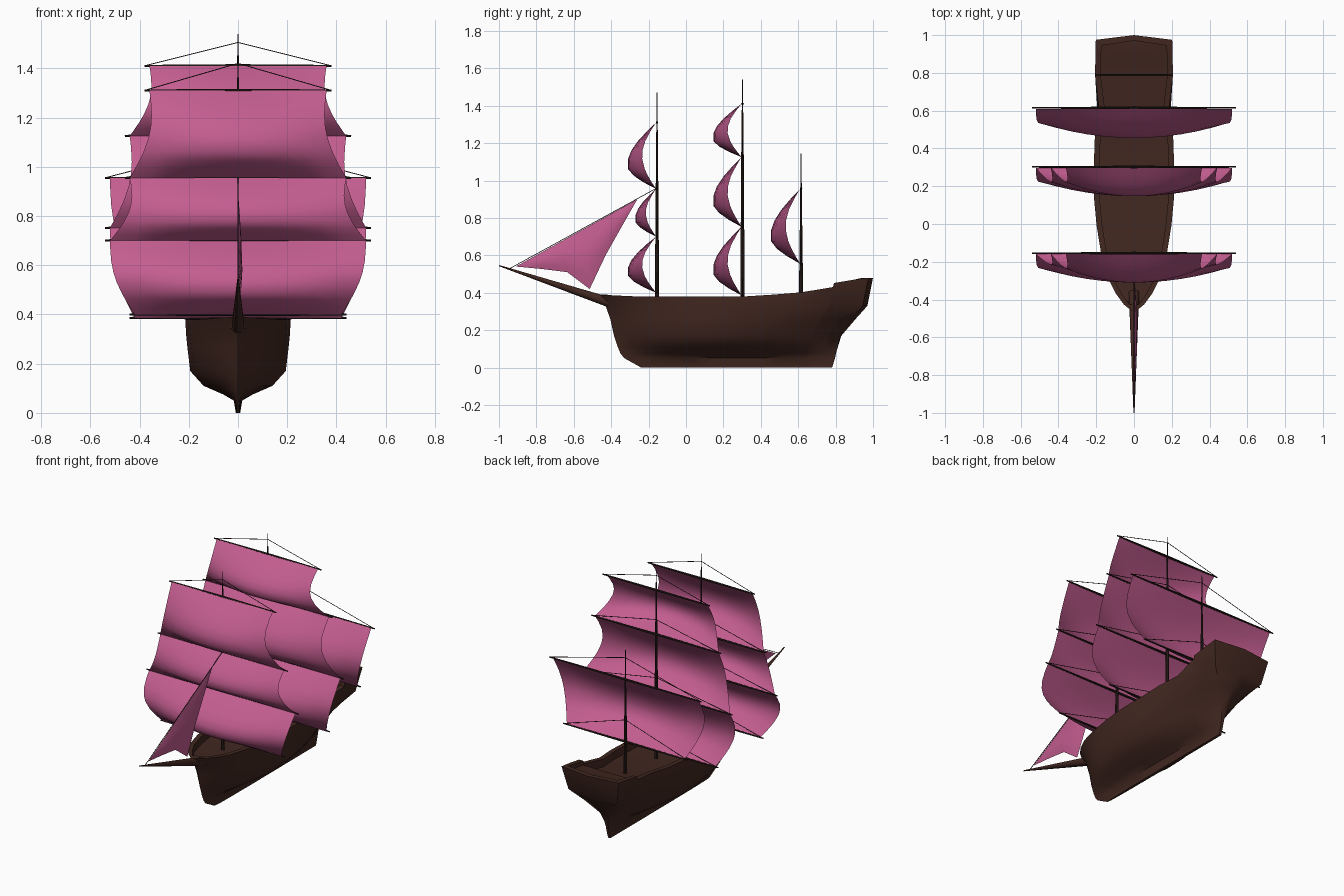
import bpy, bmesh, math
from mathutils import Vector

if "Cube" in bpy.data.objects:
    bpy.data.objects.remove(bpy.data.objects["Cube"])


def material(name, color):
    m = bpy.data.materials.new(name)
    m.diffuse_color = (*color, 1)
    m.use_nodes = True
    m.node_tree.nodes["Principled BSDF"].inputs["Base Color"].default_value = m.diffuse_color
    return m


WOOD = material("hull_wood", (0.055, 0.021, 0.015))
SPAR = material("spar_wood", (0.025, 0.014, 0.011))
CLOTH = material("sail_cloth", (0.55, 0.11, 0.28))


def finish(name, bm, mat, angle=40):
    me = bpy.data.meshes.new(name)
    bm.to_mesh(me)
    bm.free()
    ob = bpy.data.objects.new(name, me)
    bpy.context.collection.objects.link(ob)
    me.materials.append(mat)
    bpy.ops.object.select_all(action='DESELECT')
    ob.select_set(True)
    bpy.context.view_layer.objects.active = ob
    bpy.ops.object.shade_smooth_by_angle(angle=math.radians(angle))
    return ob


def rod(name, a, b, r0, r1, sides=8, mat=SPAR):
    a, b = Vector(a), Vector(b)
    d = b - a
    bm = bmesh.new()
    bmesh.ops.create_cone(bm, cap_ends=True, segments=sides, radius1=r0, radius2=r1, depth=d.length)
    rot = d.to_track_quat('Z', 'Y').to_matrix()
    for v in bm.verts:
        v.co = rot @ v.co + (a + b) / 2
    return finish(name, bm, mat)


def grid_faces(bm, rows):
    vs = [[bm.verts.new(p) for p in row] for row in rows]
    for r0, r1 in zip(vs, vs[1:]):
        for j in range(len(r0) - 1):
            bm.faces.new((r0[j], r0[j + 1], r1[j + 1], r1[j]))


# Hull levels: height, bow y, stern y, half width, transom ratio, bow fineness
LEVELS = [(0.0, -0.24, 0.78, 0.0, 1, 1), (0.0, -0.24, 0.78, 0.009, 0.9, 0.5),
          (0.05, -0.33, 0.795, 0.017, 0.5, 0.6), (0.075, -0.35, 0.80, 0.06, 0.15, 1.6),
          (0.11, -0.365, 0.81, 0.14, 0.08, 1.6), (0.17, -0.385, 0.825, 0.194, 0.17, 1.4),
          (0.26, -0.405, 0.89, 0.205, 0.5, 1.2), (0.33, -0.43, 0.945, 0.212, 0.82, 1.1),
          (None, -0.47, 0.975, 0.213, 0.95, 1)]
# Stations: fraction along the hull, plan fullness, rail height, deck height
STATIONS = [(0, 0, 0.39, 0.35), (0.03, 0.25, 0.388, 0.345), (0.07, 0.45, 0.385, 0.34),
            (0.13, 0.66, 0.381, 0.335), (0.21, 0.81, 0.38, 0.33), (0.32, 0.93, 0.38, 0.33),
            (0.43, 1, 0.38, 0.33), (0.54, 1, 0.38, 0.33), (0.65, 0.99, 0.39, 0.34),
            (0.75, 0.97, 0.402, 0.352), (0.869, 1.0, 0.43, 0.375), (0.873, 1.0, 0.452, 0.425),
            (0.94, 1.0, 0.468, 0.44), (1, 1, 0.48, 0.452)]


def station(s, full, rail, deck):
    pts = []
    for z, y0, y1, hw, r, p in LEVELS:
        w = hw * full ** p
        if s > 0.45:
            w *= 1 - (1 - r) * ((s - 0.45) / 0.55) ** 2
        if z is None:
            z = rail
            w *= 1 - 0.09 * math.exp(-((s - 0.75) / 0.07) ** 2)
        pts.append((w, y0 + (y1 - y0) * s, z))
    w, y, _ = pts[-1]
    inner = max(0, w - 0.03)
    yi = y + 0.05 * (s == 0) - 0.03 * (s == 1)
    return pts + [(inner, yi, rail), (inner, yi, deck), (0, yi, deck)]


# Hull with transom, rail and sunken deck
bm = bmesh.new()
rows = [station(*st) for st in STATIONS]
rows.append([(0, y + 0.025 * min(1, x / 0.15), z) for x, y, z in rows[-1]])
for side in (1, -1):
    grid_faces(bm, [[(side * x, y, z) for x, y, z in row] for row in rows])
bmesh.ops.remove_doubles(bm, verts=bm.verts, dist=0.0005)
bmesh.ops.recalc_face_normals(bm, faces=bm.faces)
finish("hull", bm, WOOD, 45)

# Bowsprit
rod("bowsprit", (0, -0.36, 0.332), (0, -0.999, 0.545), 0.029, 0.003, 10, WOOD)

# Centre-line belly of a square sail: (fraction down, fraction of depth)
BELLY = [(0, 0), (0.12, 0.3), (0.28, 0.65), (0.42, 0.88), (0.55, 1), (0.7, 1), (0.8, 0.8), (0.9, 0.45), (1, 0)]


def square_sail(name, y, top, bottom, depth, bulge):
    (zt, wt), (zb, wb) = top, bottom
    rows = []
    for t, f in BELLY:
        w = wt + (wb - wt) * t - 0.02 + bulge * math.sin(math.pi * t)
        edge = math.sin(math.pi * t) * 0.5
        row = []
        for i in range(13):
            u = i / 6 - 1
            k = u * u
            row.append((u * w, y - 0.005 - depth * (f * (1 - k) + edge * k), zt + (zb - zt) * t))
        rows.append(row)
    bm = bmesh.new()
    grid_faces(bm, rows)
    finish(name, bm, CLOTH, 80)


# Masts: y, top, height of the lower mast, yards (height, half length), belly depths, lift rises
MASTS = {
    "fore": (-0.155, 1.47, 0.96, [(1.31, 0.38), (0.955, 0.46), (0.70, 0.54), (0.40, 0.44)],
             [0.15, 0.11, 0.15], 0.11),
    "main": (0.302, 1.54, 1.12, [(1.41, 0.38), (1.125, 0.46), (0.752, 0.54), (0.386, 0.44)],
             [0.15, 0.15, 0.15], 0.095),
    "mizzen": (0.615, 1.145, 0.72, [(0.955, 0.54), (0.555, 0.44)], [0.155], 0.14),
}
for name, (y, top, mid, yards, depths, rise) in MASTS.items():
    rod(name + "_lower_mast", (0, y, 0.32), (0, y, mid), 0.011, 0.008)
    rod(name + "_upper_mast", (0, y, mid), (0, y, top), 0.007, 0.002)
    for i, (z, half) in enumerate(yards):
        for side, word in ((1, "left"), (-1, "right")):
            label = f"{name}_{word}_{i + 1}"
            rod(label + "_yard", (0, y, z), (side * half, y, z), 0.007, 0.004)
            rod(label + "_lift_rope", (0, y, z + rise), (side * half, y, z), 0.002, 0.002, 5)
    for i, depth in enumerate(depths):
        lowest = i == len(depths) - 1
        square_sail(f"{name}_sail_{i + 1}", y, yards[i], yards[i + 1], depth, 0.03 if lowest else -0.04)

# Jib: forward edge follows the stay, aft edge has a hollow foot
TACK, HEAD = Vector((0, -0.91, 0.54)), Vector((0, -0.26, 0.90))
AFT = [(-0.91, 0.54), (-0.77, 0.527), (-0.635, 0.51), (-0.515, 0.42), (-0.43, 0.60), (-0.34, 0.76), (-0.26, 0.90)]
rows = []
for (y, z), t in zip(AFT, (0, 0.2, 0.38, 0.55, 0.72, 0.87, 1)):
    a, b = TACK.lerp(HEAD, t), Vector((0, y, z))
    rows.append([a.lerp(b, k / 4) + Vector((0.018 * math.sin(math.pi * t) * math.sin(math.pi * k / 4), 0, 0))
                 for k in range(5)])
bm = bmesh.new()
grid_faces(bm, rows)
bmesh.ops.remove_doubles(bm, verts=bm.verts, dist=0.0005)
finish("jib_sail", bm, CLOTH, 80)
rod("jib_stay", (0, -0.95, 0.525), (0, -0.155, 0.96), 0.002, 0.002, 5)
